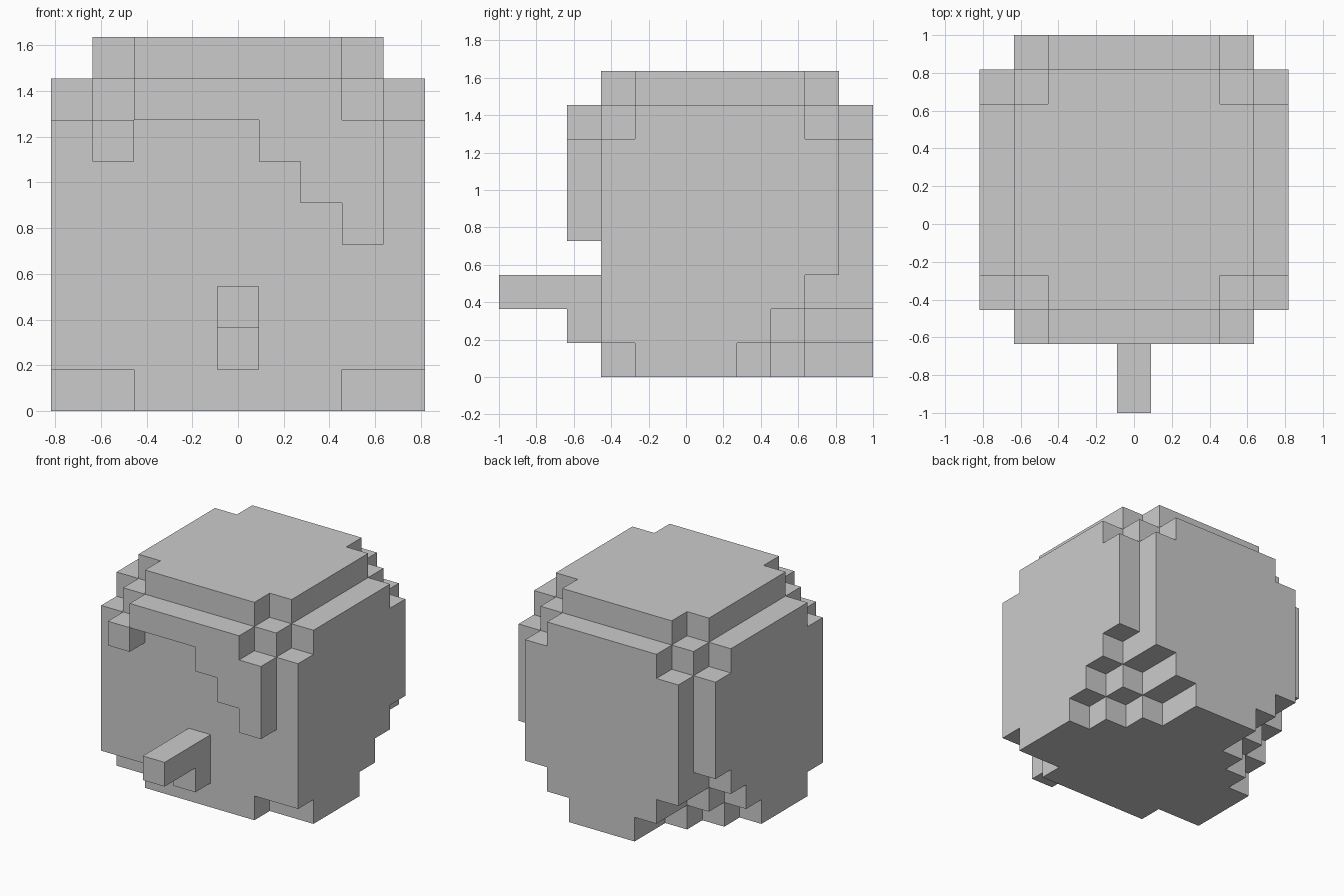
import bpy, bmesh, math
from mathutils import Vector

if "Cube" in bpy.data.objects:
    bpy.data.objects.remove(bpy.data.objects["Cube"])

U = 2 / 11                                   # size of one block
ORIGIN = Vector((-4.5 * U, -1.0, 0.0))       # corner of the 9 x 11 x 9 block grid


def blocks(i, j, k):
    """Solid run of blocks; each argument is an inclusive (first, last) pair."""
    return {(a, b, c) for a in range(i[0], i[1] + 1)
            for b in range(j[0], j[1] + 1) for c in range(k[0], k[1] + 1)}


def carved(i, j, k):
    """True where the rounded back lower corners are stepped away."""
    a, b = min(i, 8 - i), 10 - j
    return a + k <= 2 and a + b + k <= 3


# Head: main body, back slab, then two stepped crown layers
head = blocks((0, 8), (3, 9), (0, 6)) | blocks((1, 7), (10, 10), (0, 6))
head -= blocks((0, 1), (3, 3), (0, 0)) | blocks((7, 8), (3, 3), (0, 0))
head = {c for c in head if not carved(*c)}
head |= blocks((0, 8), (4, 8), (7, 7)) | blocks((1, 7), (3, 9), (7, 7)) | blocks((2, 6), (10, 10), (7, 7))
head |= blocks((1, 7), (4, 8), (8, 8)) | blocks((2, 6), (3, 9), (8, 8))

# Fringe: top band, short left tuft, staggered right sweep
fringe = blocks((2, 6), (2, 2), (7, 7)) | blocks((1, 1), (2, 2), (6, 6))
for column, low in ((5, 6), (6, 5), (7, 4)):
    fringe |= blocks((column, column), (2, 2), (low, 6))

# Nose: long beam with a support block below
nose = blocks((4, 4), (0, 2), (2, 2)) | blocks((4, 4), (2, 2), (1, 1))

solid = head | fringe | nose


def build(name, cells):
    """Make the outer skin of a part, leaving out faces hidden between blocks."""
    bm = bmesh.new()
    verts = {}

    def vert(p):
        if p not in verts:
            verts[p] = bm.verts.new(ORIGIN + Vector(p) * U)
        return verts[p]

    for cell in sorted(cells):
        for axis in range(3):
            for side in (0, 1):
                near = list(cell)
                near[axis] += 2 * side - 1
                if tuple(near) in solid:
                    continue
                ring = []
                for s, t in ((0, 0), (1, 0), (1, 1), (0, 1)):
                    p = list(cell)
                    p[axis] += side
                    p[(axis + 1) % 3] += s
                    p[(axis + 2) % 3] += t
                    ring.append(vert(tuple(p)))
                bm.faces.new(ring if side else ring[::-1])
    # Merge coplanar squares into clean flat faces
    bmesh.ops.dissolve_limit(bm, angle_limit=math.radians(1), verts=bm.verts[:], edges=bm.edges[:])
    mesh = bpy.data.meshes.new(name)
    bm.to_mesh(mesh)
    bm.free()
    bpy.context.collection.objects.link(bpy.data.objects.new(name, mesh))


build("head", head)
build("fringe", fringe)
build("nose", nose)
